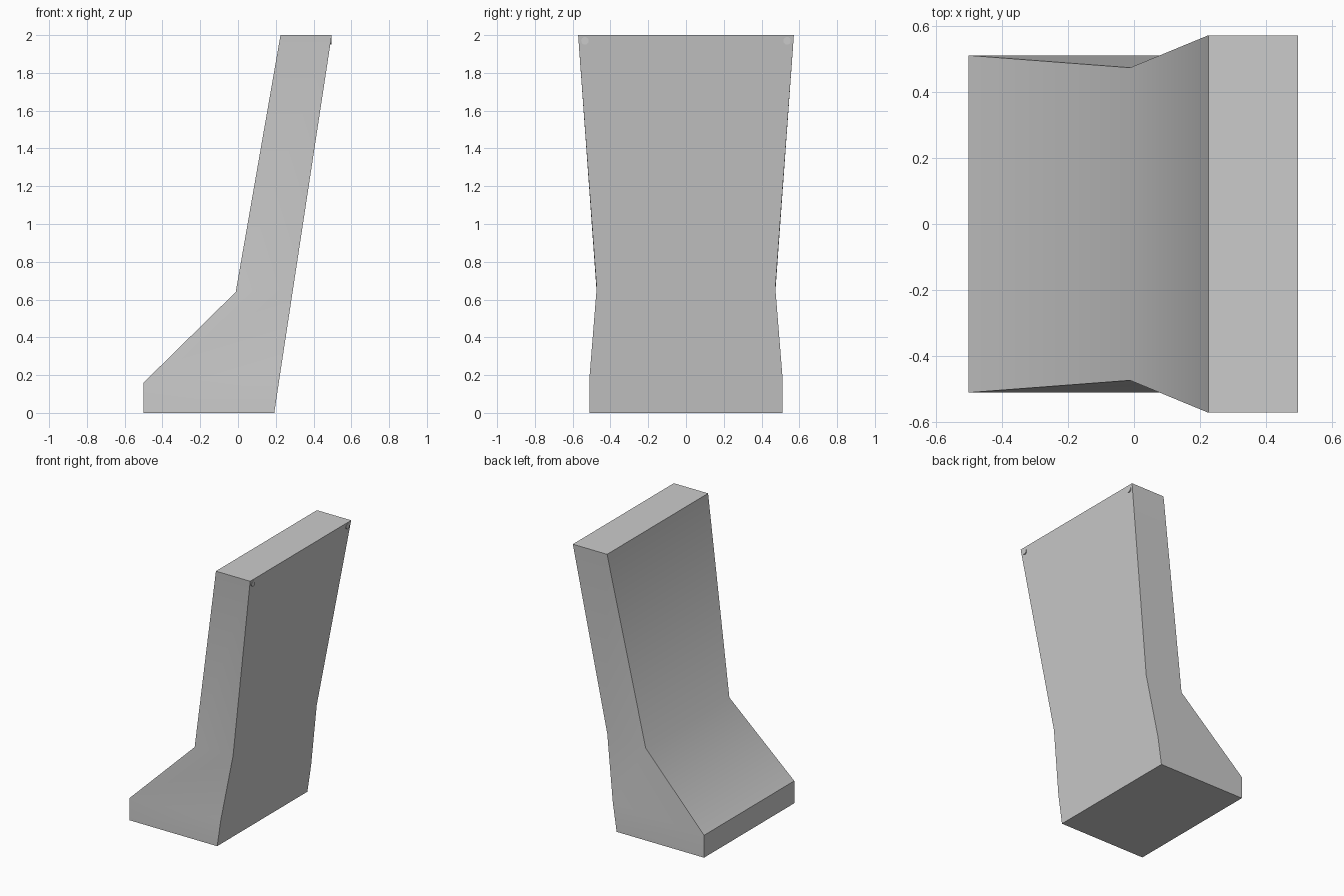
import bpy, bmesh, math
from mathutils import Vector

if "Cube" in bpy.data.objects:
    bpy.data.objects.remove(bpy.data.objects["Cube"])


def material(name, value):
    m = bpy.data.materials.new(name)
    m.diffuse_color = (value, value, value, 1)
    m.use_nodes = True
    m.node_tree.nodes["Principled BSDF"].inputs["Base Color"].default_value = m.diffuse_color
    return m


concrete = material("concrete grey", 0.6)


def smooth(ob, degrees):
    bpy.ops.object.select_all(action='DESELECT')
    ob.select_set(True)
    bpy.context.view_layer.objects.active = ob
    bpy.ops.object.shade_smooth_by_angle(angle=math.radians(degrees))


# Wall block: stacked sections (toe x, toe z, back x, back z, half width)
sections = [
    (-0.50, 0.00, 0.192, 0.00, 0.51),
    (-0.50, 0.16, 0.222, 0.20, 0.51),
    (-0.012, 0.64, 0.292, 0.66, 0.473),
    (0.225, 2.00, 0.496, 2.00, 0.571),
]
bm = bmesh.new()
rings = []
for fx, fz, bx, bz, w in sections:
    rings.append([bm.verts.new(p) for p in
                  ((fx, -w, fz), (bx, -w, bz), (bx, w, bz), (fx, w, fz))])
for low, high in zip(rings, rings[1:]):
    for i in range(4):
        j = (i + 1) % 4
        bm.faces.new((low[i], low[j], high[j], high[i]))
bm.faces.new(rings[0][::-1])
bm.faces.new(rings[-1])
bmesh.ops.recalc_face_normals(bm, faces=bm.faces)
mesh = bpy.data.meshes.new("wall_block")
bm.to_mesh(mesh)
bm.free()
wall = bpy.data.objects.new("wall_block", mesh)
bpy.context.collection.objects.link(wall)
mesh.materials.append(concrete)
smooth(wall, 40)

# Lifting pins: small embedded rods just showing on the back, near the top corners
for side, label in ((-1, "left"), (1, "right")):
    start = Vector((0.36, side * 0.535, 1.972))
    end = Vector((0.496, side * 0.535, 1.97))
    axis = end - start
    bpy.ops.mesh.primitive_cylinder_add(
        vertices=16, radius=0.02, depth=axis.length, location=(start + end) / 2,
        rotation=axis.to_track_quat('Z', 'Y').to_euler())
    pin = bpy.context.object
    pin.name = "lifting_pin_" + label
    pin.data.materials.append(concrete)
    smooth(pin, 40)
